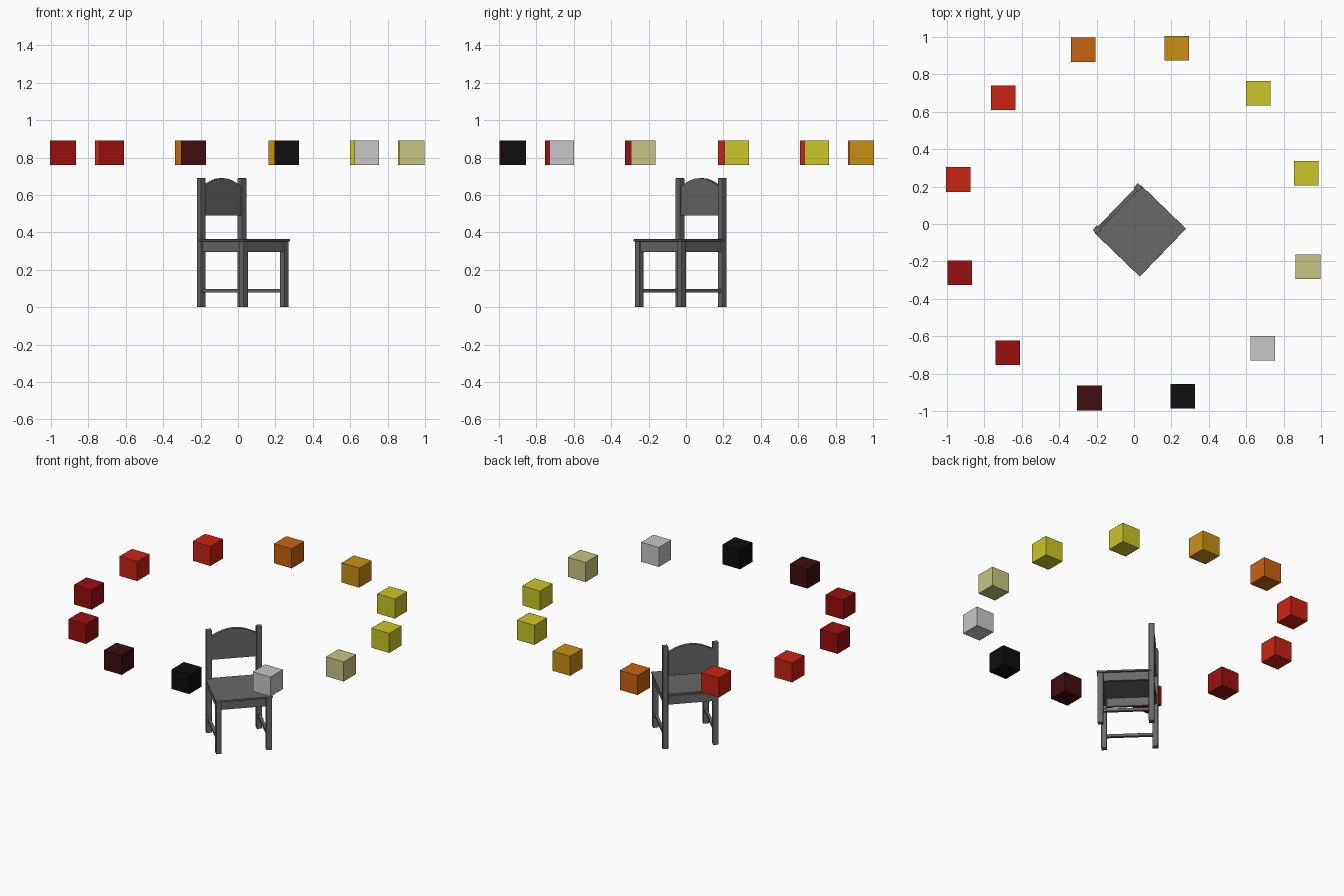
import bpy
import bmesh
import math
from mathutils import Matrix, Vector

old = bpy.data.objects.get("Cube")
if old:
    bpy.data.objects.remove(old, do_unlink=True)


def material(name, r, g, b):
    m = bpy.data.materials.new(name)
    m.use_nodes = True
    m.diffuse_color = (r, g, b, 1)
    m.node_tree.nodes["Principled BSDF"].inputs["Base Color"].default_value = (r, g, b, 1)
    return m


wood = material("dark grey", 0.14, 0.14, 0.14)
black = material("black", 0.0045, 0.0045, 0.0045)
maroon = material("maroon", 0.05, 0.0045, 0.005)
deep_red = material("deep red", 0.32, 0.0045, 0.005)
red = material("red", 0.59, 0.017, 0.006)
orange = material("orange", 0.59, 0.125, 0.0045)
amber = material("amber", 0.59, 0.28, 0.006)
yellow = material("yellow", 0.59, 0.57, 0.02)
khaki = material("pale yellow", 0.57, 0.56, 0.23)
silver = material("light grey", 0.57, 0.57, 0.57)


def finish(name, bm, mat, matrix, bevel):
    bmesh.ops.recalc_face_normals(bm, faces=bm.faces)
    mesh = bpy.data.meshes.new(name)
    bm.to_mesh(mesh)
    bm.free()
    mesh.materials.append(mat)
    ob = bpy.data.objects.new(name, mesh)
    bpy.context.collection.objects.link(ob)
    ob.matrix_world = matrix
    if bevel:
        mod = ob.modifiers.new("Soft edges", "BEVEL")
        mod.width = bevel
        mod.segments = 2
    return ob


def box(name, low, high, mat, matrix, bevel=0):
    low, high = Vector(low), Vector(high)
    bm = bmesh.new()
    bmesh.ops.create_cube(bm, size=1)
    bmesh.ops.scale(bm, vec=high - low, verts=bm.verts)
    bmesh.ops.translate(bm, vec=(low + high) / 2, verts=bm.verts)
    return finish(name, bm, mat, matrix, bevel)


# Chair frame: the chair faces its own -y and is turned as a whole
chair = Matrix.Translation((0.025, -0.028, 0)) @ Matrix.Rotation(math.radians(46), 4, "Z")
P = 0.157   # leg centre
H = 0.0175  # half leg width
I = P - H   # inner leg face
SOFT = 0.003

# Legs, side rails and side stretchers
for side, s in (("left", 1), ("right", -1)):
    for end, e, top in (("front", -1, 0.353), ("back", 1, 0.69)):
        box(f"{end}_leg_{side}", (s * P - H, e * P - H, 0), (s * P + H, e * P + H, top),
            wood, chair, SOFT)
    box(f"side_rail_{side}", (s * P - 0.009, -I - 0.005, 0.295),
        (s * P + 0.009, I + 0.005, 0.353), wood, chair)
    box(f"side_stretcher_{side}", (s * P - 0.009, -I - 0.005, 0.08),
        (s * P + 0.009, I + 0.005, 0.098), wood, chair)

# Front and back rails
for end, e in (("front", -1), ("back", 1)):
    box(f"{end}_rail", (-I - 0.005, e * P - 0.009, 0.295),
        (I + 0.005, e * P + 0.009, 0.353), wood, chair)

# Seat board
box("seat", (-0.178, -0.18, 0.352), (0.178, P, 0.364), wood, chair, SOFT)

# Backrest with an arched top between short shoulders
W = I + 0.005
A = I - 0.012
outline = [(-W, 0.49), (W, 0.49), (W, 0.648)]
STEPS = 16
for i in range(STEPS + 1):
    t = 1 - 2 * i / STEPS
    outline.append((A * t, 0.652 + 0.038 * (1 - t * t)))
outline.append((-W, 0.648))
bm = bmesh.new()
face = bm.faces.new([bm.verts.new((x, P - 0.01, z)) for x, z in outline])
ext = bmesh.ops.extrude_face_region(bm, geom=[face])
bmesh.ops.translate(bm, vec=(0, 0.02, 0),
                    verts=[v for v in ext["geom"] if isinstance(v, bmesh.types.BMVert)])
finish("backrest", bm, wood, chair, 0)

# Ring of floating cubes
ring = [black, silver, khaki, yellow, yellow, amber, orange, red, red, deep_red, deep_red, maroon]
C = 0.066
for i, mat in enumerate(ring):
    a = math.radians(-74 + 30 * i)
    spot = Matrix.Translation((0.964 * math.cos(a) - 0.005, 0.964 * math.sin(a) + 0.005, 0.826))
    box(f"floating_cube_{i + 1}", (-C, -C, -C), (C, C, C), mat, spot)
